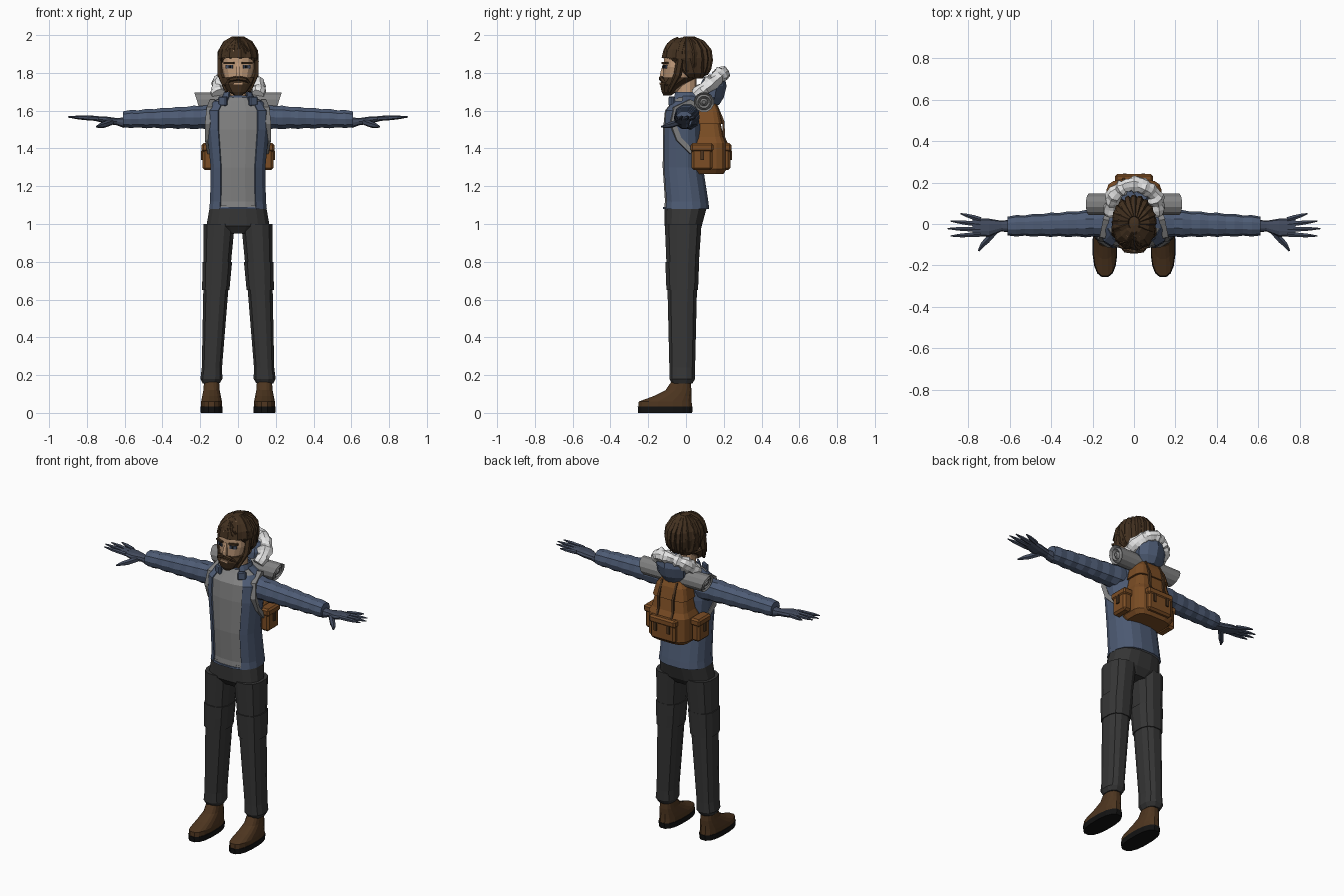
import bpy, bmesh, random
from math import sin, cos, tau, pi, copysign
from mathutils import Vector, Matrix, Euler

if "Cube" in bpy.data.objects:
    bpy.data.objects.remove(bpy.data.objects["Cube"])
random.seed(4)


def material(name, *rgb):
    m = bpy.data.materials.new(name)
    m.use_nodes = True
    m.diffuse_color = (*rgb, 1)
    m.node_tree.nodes["Principled BSDF"].inputs["Base Color"].default_value = (*rgb, 1)
    return m


BLUE = material("jacket blue", .075, .105, .175)
SLATE = material("dark slate blue", .055, .07, .11)
GREY = material("shirt grey", .22, .22, .22)
CHARCOAL = material("trouser charcoal", .036, .036, .036)
LEATHER = material("shoe leather", .075, .036, .014)
HAIR = material("hair brown", .055, .03, .014)
SKIN = material("warm skin", .52, .32, .19)
CANVAS = material("pack canvas", .2, .075, .018)
WHITE = material("fur white", .8, .8, .8)
BLACK = material("sole black", .006, .006, .006)


def finish(name, bm, colour, mirror=False, thickness=0):
    mesh = bpy.data.meshes.new(name)
    bm.to_mesh(mesh)
    bm.free()
    mesh.materials.append(colour)
    part = bpy.data.objects.new(name, mesh)
    bpy.context.scene.collection.objects.link(part)
    if thickness:
        part.modifiers.new("Thickness", "SOLIDIFY").thickness = thickness
    if mirror:
        part.modifiers.new("Mirror", "MIRROR").use_mirror_merge = False
    return part


def cover(name, rings, colour, cut=None, **options):
    """Join rings of points into a closed surface; drop faces where cut(centre) is true."""
    bm = bmesh.new()
    loops = [[bm.verts.new(p) for p in ring] for ring in rings]
    for low, high in zip(loops, loops[1:]):
        for i in range(len(low)):
            bm.faces.new((low[i - 1], low[i], high[i], high[i - 1]))
    bm.faces.new(loops[0])
    bm.faces.new(loops[-1])
    bmesh.ops.recalc_face_normals(bm, faces=bm.faces)
    if cut:
        unwanted = [f for f in bm.faces if cut(f.calc_center_median())]
        bmesh.ops.delete(bm, geom=unwanted, context="FACES")
    return finish(name, bm, colour, **options)


def loft(name, stations, colour, across=False, line=lambda t: 0, sides=16, power=2.5,
         grow=0, ridge=0, **options):
    """Stations: position, two radii, optional y offset. Runs up, or across along x.
    The line function gives the other centre coordinate at each position."""
    rings = []
    for t, width, depth, *shift in stations:
        y_mid = shift[0] if shift else 0
        ring = []
        for i in range(sides):
            angle = tau * (i + .5) / sides
            scale = 1 - ridge * (i % 2)
            c, s = (copysign(abs(v) ** (2 / power), v) * scale for v in (cos(angle), sin(angle)))
            u, y = line(t) + (width + grow) * c, y_mid + (depth + grow) * s
            ring.append((t, y, u) if across else (u, y, t))
        rings.append(ring)
    return cover(name, rings, colour, **options)


def tube(name, path, radius, colour, sides=6, taper=0, jitter=0, **options):
    """Sweep a polygon along a path, thinning towards its end."""
    path = [Vector(p) for p in path]
    rings, turn, last = [], None, None
    for i, point in enumerate(path):
        ahead = (path[min(i + 1, len(path) - 1)] - path[max(i - 1, 0)]).normalized()
        turn = last.rotation_difference(ahead) @ turn if last else ahead.to_track_quat("Z", "Y")
        last = ahead
        size = radius * (1 - taper * (i / (len(path) - 1)) ** 3) * random.uniform(1 - jitter, 1 + jitter)
        ring = []
        for k in range(sides):
            angle = tau * (k + .5) / sides
            r = size * random.uniform(1 - jitter, 1 + jitter)
            ring.append(point + turn @ Vector((r * cos(angle), r * sin(angle), 0)))
        rings.append(ring)
    return cover(name, rings, colour, **options)


def box(name, centre, size, colour, bevel=0, turn=0, **options):
    bm = bmesh.new()
    place = Matrix.LocRotScale(Vector(centre), Euler((0, 0, turn)), Vector(size))
    bmesh.ops.create_cube(bm, size=1, matrix=place)
    if bevel:
        bmesh.ops.bevel(bm, geom=bm.edges[:], offset=bevel, segments=1, affect="EDGES")
    return finish(name, bm, colour, **options)


def blend(first, last, steps, fold=0):
    """Evenly spaced stations; every other one swells into a cloth fold."""
    stations = []
    for i in range(steps + 1):
        t, width, depth, y = (a + (b - a) * i / steps for a, b in zip(first, last))
        stations.append((t, width + fold * (i % 2), depth + fold * (i % 2), y))
    return stations


# Legs, knee panels and hips
def leg_line(z):
    return .15 - z / 20


ankle, shin, knee, thigh = (.18, .06, .07, -.02), (.24, .055, .07, -.02), (.65, .068, .08, -.02), (1, .085, .1, -.015)
loft("trouser_leg", [(.155, .045, .055, -.02), ankle] + blend(shin, knee, 3) + [thigh], CHARCOAL,
     line=leg_line, sides=12, mirror=True)
loft("knee_panel", blend(knee, (.8, .075, .086, -.02), 2), CHARCOAL,
     line=leg_line, sides=12, grow=.006, mirror=True)
loft("hips", [(.95, .1, .07, -.015), (.99, .17, .1, -.015), (1.1, .15, .115)], CHARCOAL)

# Shoes
loft("shoe", [(.03, .057, .145, -.11), (.06, .056, .142, -.11), (.09, .05, .1, -.07), (.12, .044, .07, -.04),
              (.17, .04, .05, -.025)], LEATHER, line=lambda z: .14, mirror=True)
loft("sole", [(0, .058, .145, -.11), (.033, .06, .148, -.11)], BLACK, line=lambda z: .14, mirror=True)

# Torso: shirt inside an open jacket
torso = [(1.08, .155, .125), (1.12, .15, .12), (1.3, .147, .112, -.02), (1.5, .168, .11, -.02),
         (1.6, .168, .1, -.02), (1.65, .13, .08), (1.68, .08, .06)]
loft("shirt", torso, GREY, grow=-.007)
loft("jacket", torso, BLUE, thickness=.01, cut=lambda c: abs(c.x) < .097 and c.y < -.03)
loft("collar", [(1.63, .1, .085), (1.7, .075, .065)], BLUE, thickness=.01,
     cut=lambda c: c.y < -.05 and abs(c.x) < .05 or c.xy.length < .01)
box("collar_point", (.08, -.075, 1.65), (.05, .02, .05), BLUE, bevel=.006, turn=.5, mirror=True)


# Sleeves and gloved hands
def arm_line(x):
    return 1.57 - x / 40


loft("sleeve", blend((.11, .066, .066, .005), (.61, .043, .045, -.01), 12, fold=.005), BLUE,
     across=True, line=arm_line, sides=10, power=2.2, mirror=True)
loft("palm", [(.6, .03, .03, -.01), (.64, .02, .026, -.01), (.7, .02, .044, -.018), (.78, .009, .042, -.014)],
     SLATE, across=True, line=lambda x: 1.45 + x / 7, sides=10, mirror=True)
for k, label in enumerate(("little", "ring", "middle", "index")):
    root = Vector((.74, .022 - .024 * k, 1.558))
    tip = Vector((.9 - .016 * (k - 2) ** 2, .05 - .036 * k, 1.567))
    tube(label + "_finger", [root.lerp(tip, i / 3) for i in range(4)], .013, SLATE, taper=.75, mirror=True)
tube("thumb", [(.67, -.035, 1.54), (.71, -.08, 1.525), (.73, -.1, 1.52), (.75, -.13, 1.515)], .017, SLATE,
     taper=.75, mirror=True)

# Head and face
loft("neck", [(1.62, .06, .055), (1.8, .05, .055)], SKIN, sides=10)
loft("head", [(1.7, .04, .04, -.07), (1.76, .07, .08, -.04), (1.83, .09, .1, -.02), (1.92, .085, .105, -.01),
              (1.97, .05, .07)], SKIN)
tube("nose", [(0, -.125, 1.78), (0, -.125, 1.8), (0, -.115, 1.85)], .017, SKIN, sides=4, taper=.5)
box("eye", (.045, -.111, 1.832), (.04, .01, .018), SLATE, turn=.4, mirror=True)
box("pupil", (.043, -.116, 1.832), (.012, .006, .014), BLACK, turn=.4, mirror=True)
box("eyebrow", (.047, -.112, 1.853), (.055, .016, .01), HAIR, turn=.4, mirror=True)

# Beard, moustache and sideburns
loft("beard", [(1.68, .02, .02, -.1), (1.7, .05, .04, -.09), (1.74, .08, .068, -.07), (1.775, .096, .095, -.03)],
     HAIR, ridge=.05)
box("lower_lip", (0, -.136, 1.744), (.05, .009, .012), SKIN)
tube("moustache", [(0, -.132, 1.772), (.04, -.128, 1.765), (.07, -.1, 1.735)], .013, HAIR, taper=.6, mirror=True)
tube("sideburn", [(.09, -.03, 1.87), (.09, -.045, 1.79), (.06, -.09, 1.7)], .022, HAIR, taper=.6, mirror=True)

# Hair: ridged cap with separate locks
dome = [(1.88 + .11 * sin(e), .11 * cos(e), .13 * cos(e)) for e in (0, .4, .8, 1.2, 1.5)]
loft("hair_cap", [(1.77, .07, .05, .04), (1.8, .098, .08, .03)] + dome, HAIR, sides=24, power=2.2, ridge=.06,
     thickness=.012, cut=lambda c: c.z < 1.89 and c.y < -.05)


def on_head(angle, rise):
    spread = cos(rise if rise > 0 else rise / 2)
    return .095 * spread * cos(angle), .006 + .122 * spread * sin(angle), 1.88 + .1 * sin(rise)


for k in range(13):
    angle = pi * (k - 1) / 10
    fall = random.uniform(-1.4, -1)
    tube("hair_lock", [on_head(angle, 1.35 + (fall - 1.35) * i / 5) for i in range(6)], .019, HAIR,
         sides=5, taper=.7)
for side in (-1, 1):
    for k in range(4):
        sweep, fall = side * (.2 + .35 * k), .2 - .22 * k
        tube("fringe_lock", [on_head(sweep * i / 4 - pi / 2, 1.2 + (fall - 1.2) * i / 4) for i in range(5)],
             .02, HAIR, sides=5, taper=.7)

# Backpack body, lid, pockets and straps
loft("pack_body", [(1.265, .115, .08, .12), (1.29, .135, .095, .12), (1.43, .135, .095, .12), (1.46, .12, .08, .12),
                   (1.6, .09, .06, .11)], CANVAS, power=4)
loft("pack_lid", [(1.53, .117, .078, .117), (1.6, .1, .066, .112), (1.635, .07, .05, .11)], CANVAS, power=4)
for label, x, y, width, depth in (("side", .16, .085, .055, .11), ("back", 0, .213, .17, .045)):
    paired = label == "side"
    box(label + "_pocket", (x, y, 1.345), (width, depth, .12), CANVAS, bevel=.012, mirror=paired)
    box(label + "_flap", (x, y, 1.405), (width + .012, depth + .012, .045), CANVAS, bevel=.01, mirror=paired)
box("side_buckle", (.19, .085, 1.365), (.012, .018, .05), LEATHER, mirror=True)
box("back_buckle", (.045, .238, 1.365), (.018, .01, .05), LEATHER, mirror=True)
tube("lid_strap", [(.05, .16, 1.63), (.05, .198, 1.54), (.05, .2, 1.46), (.05, .217, 1.42)], .009, LEATHER,
     sides=4, mirror=True)
tube("shoulder_strap", [(.12, .09, 1.61), (.135, .02, 1.645), (.15, -.055, 1.61), (.158, -.07, 1.53),
                        (.158, -.04, 1.45), (.145, .03, 1.38)], .02, GREY, sides=4, mirror=True)

# Rolled mat with coiled, slanted ends
coil = [(.215 - .012 * (k % 2), .01 + .011 * k) for k in range(5)]
mat_ends = [(-x, r, r, .095) for x, r in coil] + [(x, r, r, .095) for x, r in reversed(coil)]
bedroll = loft("bedroll", mat_ends, GREY, across=True, line=lambda x: 1.645, sides=12, power=2)
for v in bedroll.data.vertices:
    v.co.x *= 1 + (v.co.z - 1.645) * 1.5

# Hood with fur trim
loft("hood", [(1.63, .06, .05, .125), (1.67, .095, .07, .13), (1.73, .1, .075, .14), (1.78, .075, .055, .15)],
     BLUE, sides=10, power=2, ridge=.06)
arc = [pi * (k - 13) / 22 for k in range(27)]
tube("fur_trim", [(.108 * sin(a), .085 + .105 * cos(a), 1.705 + .09 * cos(a)) for a in arc], .037, WHITE,
     sides=9, jitter=.18)
